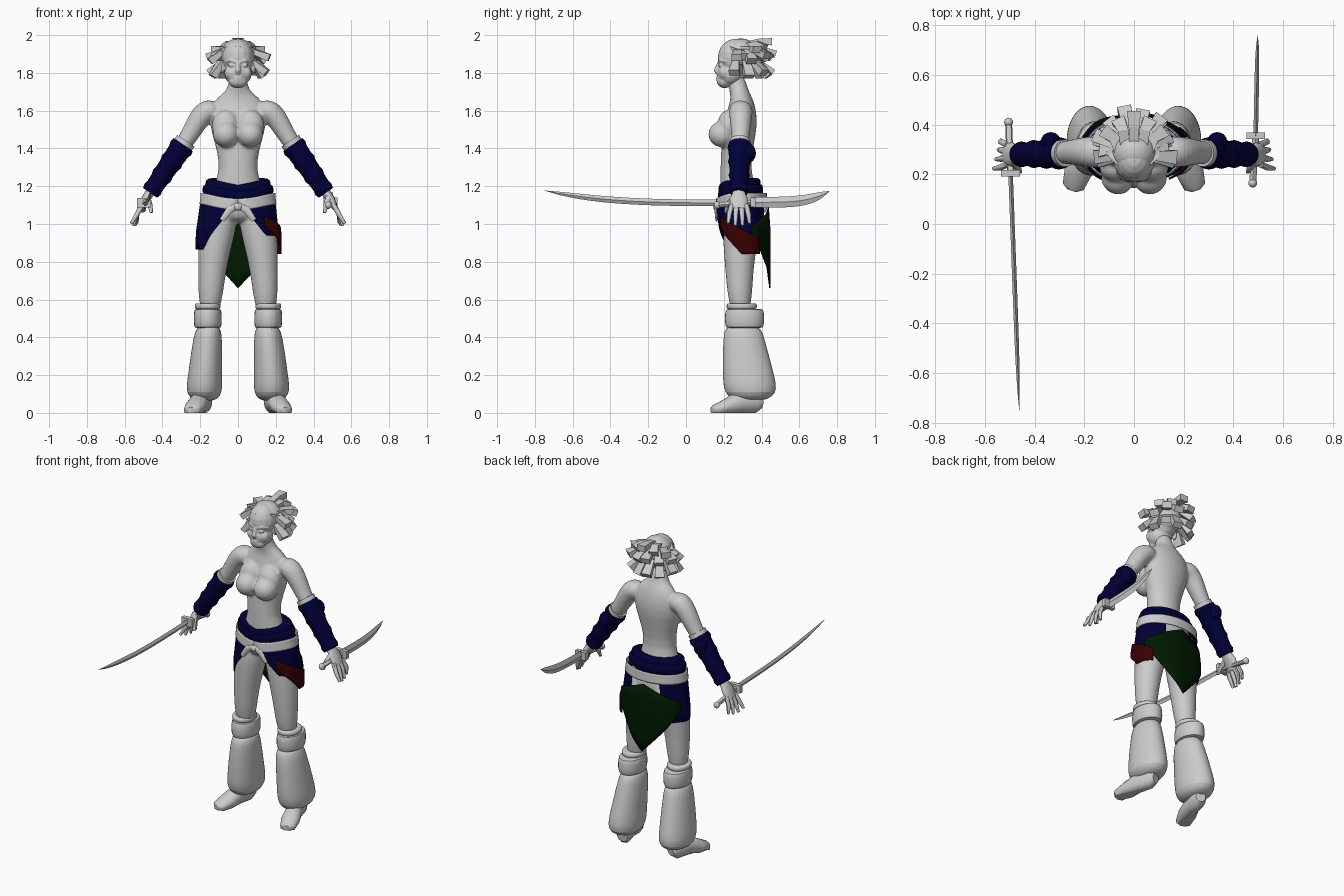
import bpy, bmesh, math
from math import sin, cos, radians, pi
from mathutils import Vector, Matrix

if "Cube" in bpy.data.objects:
    bpy.data.objects.remove(bpy.data.objects["Cube"])


def material(name, red, green, blue):
    mat = bpy.data.materials.new(name)
    mat.use_nodes = True
    mat.diffuse_color = (red, green, blue, 1)
    mat.node_tree.nodes["Principled BSDF"].inputs["Base Color"].default_value = mat.diffuse_color
    return mat


GREY = material("pale_grey", .6, .6, .6)
BLUE = material("dark_blue", 0, 0, .04)
RED = material("dark_red", .04, 0, 0)
GREEN = material("dark_green", 0, .01, 0)
ALONG_Y, UP = Vector((0, 1, 0)), Vector((0, 0, 1))


def tube(bm, path, sides=16, ref=ALONG_Y, axis=None, phase=0):
    """Skin round or elliptical rings (x, y, z, radius, other radius) along a path and cap it."""
    centres = [Vector(point[:3]) for point in path]
    last = len(path) - 1
    rings = []
    for i, (centre, point) in enumerate(zip(centres, path)):
        tangent = axis or (centres[min(i + 1, last)] - centres[max(i - 1, 0)]).normalized()
        wide = ref.cross(tangent).normalized() * point[3]
        deep = tangent.cross(wide.normalized()) * point[-1]
        turns = [2 * pi * k / sides + phase for k in range(sides)]
        rings.append([bm.verts.new(centre + wide * cos(turn) + deep * sin(turn)) for turn in turns])
    for lower, upper in zip(rings, rings[1:]):
        for k in range(sides):
            n = (k + 1) % sides
            bm.faces.new((lower[k], lower[n], upper[n], upper[k]))
    bm.faces.new(rings[0])
    bm.faces.new(rings[-1])


def ball(bm, centre, size):
    place = Matrix.Translation(centre) @ Matrix.Diagonal((*size, 1))
    bmesh.ops.create_uvsphere(bm, u_segments=16, v_segments=10, radius=1, matrix=place)


def band(bm, centre, half_height, wide, deep, steps=8):
    """Upright rounded band, like a rolled strip of cloth."""
    x, y, z = centre
    path = []
    for i in range(steps + 1):
        turn = pi * i / steps
        swell = .8 + .2 * math.sqrt(abs(sin(turn)))
        path.append((x, y, z - half_height * cos(turn), wide * swell, deep * swell))
    tube(bm, path, 24, axis=UP)


def flip(path, s):
    return [(point[0] * s, *point[1:]) for point in path]


def finish(bm, name, mat, smooth=True, sub=0, voxel=0, thick=0):
    bmesh.ops.recalc_face_normals(bm, faces=bm.faces)
    mesh = bpy.data.meshes.new(name)
    bm.to_mesh(mesh)
    bm.free()
    mesh.materials.append(mat)
    if smooth:
        mesh.shade_smooth()
        mesh.set_sharp_from_angle(angle=pi / 4)
    ob = bpy.data.objects.new(name, mesh)
    bpy.context.collection.objects.link(ob)
    if sub:
        rounding = ob.modifiers.new("rounding", "SUBSURF")
        rounding.levels = rounding.render_levels = sub
    if voxel:
        merge = ob.modifiers.new("merge", "REMESH")
        merge.mode, merge.voxel_size, merge.use_smooth_shade = "VOXEL", voxel, True
        ob.modifiers.new("relax", "SMOOTH").iterations = 4
    if thick:
        ob.modifiers.new("thickness", "SOLIDIFY").thickness = thick


# Body: torso, bust, arms and thighs merged into one skin
bm = bmesh.new()
tube(bm, [(0, .3, 1, .16, .11), (0, .3, 1.1, .2, .12), (0, .25, 1.28, .065, .07), (0, .29, 1.52, .165, .1),
          (0, .3, 1.66, .14, .06), (0, .28, 1.7, .05), (0, .26, 1.8, .05)], 20, axis=UP)
for s in (1, -1):
    ball(bm, (.064 * s, .192, 1.475), (.072, .076, .07))
    ball(bm, (.066 * s, .225, 1.52), (.075, .06, .085))
    ball(bm, (.08 * s, .345, 1.03), (.08, .065, .08))
    tube(bm, flip([(.1, .29, 1.6, .06), (.18, .29, 1.61, .067), (.25, .29, 1.48, .05),
                   (.31, .285, 1.39, .042), (.48, .28, 1.15, .03)], s))
    tube(bm, flip([(.09, .3, 1.1, .1), (.112, .29, .95, .1), (.14, .28, .75, .073), (.15, .29, .5, .06)], s),
         axis=UP)
finish(bm, "body", GREY, sub=2, voxel=.009)

# Head with nose, lips, eyes, cheeks, brows and ears
bm = bmesh.new()
ball(bm, (0, .26, 1.88), (.084, .092, .1))
ball(bm, (0, .233, 1.795), (.073, .07, .065))
ball(bm, (0, .205, 1.755), (.05, .042, .036))
tube(bm, [(0, .18, 1.865, .009), (0, .16, 1.81, .015), (0, .17, 1.797, .012)], 10)
for lip in (1.775, 1.762):
    ball(bm, (0, .172, lip), (.024, .012, .007))
for s in (1, -1):
    ball(bm, (.034 * s, .183, 1.84), (.019, .012, .009))
    ball(bm, (.04 * s, .205, 1.8), (.032, .03, .035))
    ball(bm, (.082 * s, .265, 1.83), (.012, .02, .034))
    tube(bm, flip([(.01, .175, 1.858, .008), (.04, .18, 1.867, .009), (.07, .21, 1.86, .005)], s), 8, UP)
finish(bm, "head", GREY, voxel=.005)

# Hair: blunt wedges swept back over the skull from the hairline, in three rows
bm = bmesh.new()
for count, reach, root, tip, spread, front, droop in ((7, 85, 1.93, 1.945, .15, .19, .06),
                                                      (8, 95, 1.92, 1.88, .17, .28, .02),
                                                      (8, 100, 1.87, 1.78, .155, .28, 0)):
    for i in range(count):
        turn = radians(reach * (2 * i / (count - 1) - 1))
        lift = .02 * (i % 2)
        fall = droop * sin(turn) ** 2
        path = [(.05 * sin(turn), front + .05 * abs(sin(turn)), root, .02, .014)]
        for k, (r, z) in enumerate([(.105, (root + tip) / 2 + .03), (spread + lift, tip + lift)]):
            path.append((.88 * r * sin(turn), .285 + r * cos(turn), z - fall, .03 + .01 * k, .02 + .007 * k))
        tube(bm, path, 4, UP, phase=pi / 4)
finish(bm, "hair", GREY, smooth=False)
bm = bmesh.new()
ball(bm, (0, .29, 1.895), (.092, .09, .088))
finish(bm, "hair_cap", GREY)

ELBOW, WRIST = Vector((.29, .285, 1.42)), Vector((.465, .28, 1.165))
for s, label in ((1, "left_"), (-1, "right_")):
    # Forearm wrap with ridges, elbow pad and pale collar
    bm = bmesh.new()
    steps = 14
    path = [(*ELBOW.lerp(WRIST, i / steps), .061 - .016 * i / steps + .006 * (i % 4 == 1)) for i in range(steps + 1)]
    tube(bm, flip(path, s))
    ball(bm, (.335 * s, .332, 1.375), (.04, .038, .05))
    finish(bm, label + "forearm_wrap", BLUE)
    bm = bmesh.new()
    tube(bm, flip([(*ELBOW.lerp(WRIST, t), .055) for t in (-.08, .02)], s))
    finish(bm, label + "wrap_collar", GREY)

    # Hand: palm, four fingers and thumb
    bm = bmesh.new()
    tube(bm, flip([(.46, .28, 1.175, .024, .03), (.49, .28, 1.13, .024, .048), (.517, .28, 1.08, .015, .045)], s))
    for i in range(4):
        spread = i - 1.5
        tube(bm, flip([(.508, .28 + .026 * spread, 1.1, .014), (.535, .28 + .034 * spread, 1.05, .013),
                       (.55 - .01 * spread, .28 + .038 * spread, .985 + .012 * abs(spread), .008)], s), 8)
    tube(bm, flip([(.48, .25, 1.14, .016), (.466, .22, 1.1, .014), (.458, .21, 1.06, .008)], s), 8)
    finish(bm, label + "hand", GREY)

    # Baggy trouser leg, knee band and rim
    bm = bmesh.new()
    tube(bm, flip([(.155, .3, .47, .06, .09), (.16, .305, .4, .078, .11), (.175, .33, .2, .09, .138),
                   (.18, .345, .1, .1, .145), (.175, .335, .06, .05, .07)], s), 24, axis=UP)
    finish(bm, label + "trouser_leg", GREY, sub=2)
    bm = bmesh.new()
    band(bm, (.16 * s, .31, .5), .05, .074, .104)
    band(bm, (.16 * s, .295, .565), .015, .068, .08)
    finish(bm, label + "knee_band", GREY)

    # Foot with a flat sole
    bm = bmesh.new()
    tube(bm, flip([(.17, .4, .05, .03), (.18, .37, .055, .045, .058), (.2, .29, .06, .046, .062),
                   (.225, .21, .035, .056, .038), (.245, .15, .02, .044, .022), (.25, .135, .018, .02, .012)], s),
         ref=UP)
    for v in bm.verts:
        v.co.z = 0 if v.co.z < .012 else v.co.z
    finish(bm, label + "foot", GREY)


# Hip cloths: sheets around an ellipse, angle 0 at the front and positive to the left
def sheet(name, first, last, top, bottom, offset, mat, columns=30, rows=6):
    bm = bmesh.new()
    grid = []
    for i in range(columns + 1):
        angle = first + (last - first) * i / columns
        turn = radians(angle)
        line = []
        for j in range(rows + 1):
            z = top(angle) + (bottom(angle) - top(angle)) * j / rows
            flare = min(max((1.15 - z) * 5, 0), 1)
            out = offset + .004 * flare * sin(7 * turn)
            x = (.185 + .025 * flare + out) * sin(turn)
            y = .295 - (.12 + .012 * flare + out) * cos(turn)
            line.append(bm.verts.new((x, y, z)))
        grid.append(line)
    for near, far in zip(grid, grid[1:]):
        for j in range(rows):
            bm.faces.new((near[j], far[j], far[j + 1], near[j + 1]))
    finish(bm, name, mat, thick=.006)


def waistline(angle):
    return 1.13 - .03 * max(0, cos(radians(angle))) ** 3


def hem(front, drop, start, run):
    """Hem height that slopes down from a starting angle, then stays level."""
    return lambda angle: front - drop * min(1, (abs(angle) - start) / run)


def point_hem(middle, rise):
    """Hem height that comes to a point at the middle of the back."""
    return lambda angle: middle + rise * abs(angle - 180) / 68


sheet("right_hip_cloth", -150, -14, waistline, hem(1.06, .195, 14, 45), .01, BLUE)
sheet("left_hip_cloth", 14, 150, waistline, hem(1.06, .12, 14, 30), .01, BLUE)
sheet("left_hip_drape", 40, 128, hem(1.04, .12, 40, 88), hem(.99, .15, 40, 50), .018, RED)
sheet("back_drape", 112, 248, point_hem(1.09, -.1), point_hem(.66, .29), .02, GREEN)
sheet("sash", 0, 360, lambda angle: waistline(angle) + .035, lambda angle: waistline(angle) - .025, .014, GREY)

# Sash knot with two tails
bm = bmesh.new()
ball(bm, (0, .16, 1.09), (.022, .016, .02))
for s in (1, -1):
    tube(bm, flip([(0, .16, 1.1, .014, .008), (.045, .158, 1.075, .02, .008), (.085, .162, 1.02, .014, .006)], s), 8)
finish(bm, "sash_knot", GREY)

# Rolled waist belt, two layers dipping at the front
bm = bmesh.new()
band(bm, (0, .288, 1.18), .032, .188, .12)
band(bm, (0, .283, 1.215), .028, .172, .112)
for v in bm.verts:
    if v.co.y < .288:
        v.co.z -= .035 * max(0, 1 - abs(v.co.x) / .18)
finish(bm, "belt", BLUE)


# Swords: diamond-section blade curving up to its tip, cross guard, grip and pommel
def sword(name, guard, tip, pommel, half_height, curve, steps=12):
    guard, tip = Vector(guard), Vector(tip)
    path = []
    for i in range(steps + 1):
        t = i / steps
        spot = guard.lerp(tip, t)
        spot.z = guard.z + (tip.z - guard.z) * t ** curve
        taper = 1.02 - t ** 8
        path.append((*spot, .009 * taper, half_height * taper))
    bm = bmesh.new()
    tube(bm, path, 4, UP, ALONG_Y)
    finish(bm, name + "_blade", GREY, smooth=False)
    bm = bmesh.new()
    tube(bm, [(*guard, .014), (*pommel, .014)], 8, UP)
    ball(bm, pommel, (.018, .018, .02))
    place = Matrix.Translation(guard) @ Matrix.Diagonal((.075, .026, .05, 1))
    bmesh.ops.create_cube(bm, size=1, matrix=place)
    finish(bm, name + "_hilt", GREY)


sword("long_sword", (-.497, .205, 1.112), (-.462, -.75, 1.177), (-.505, .41, 1.08), .017, 3)
sword("short_sword", (.49, .355, 1.115), (.498, .76, 1.174), (.478, .165, 1.1), .028, 4)
